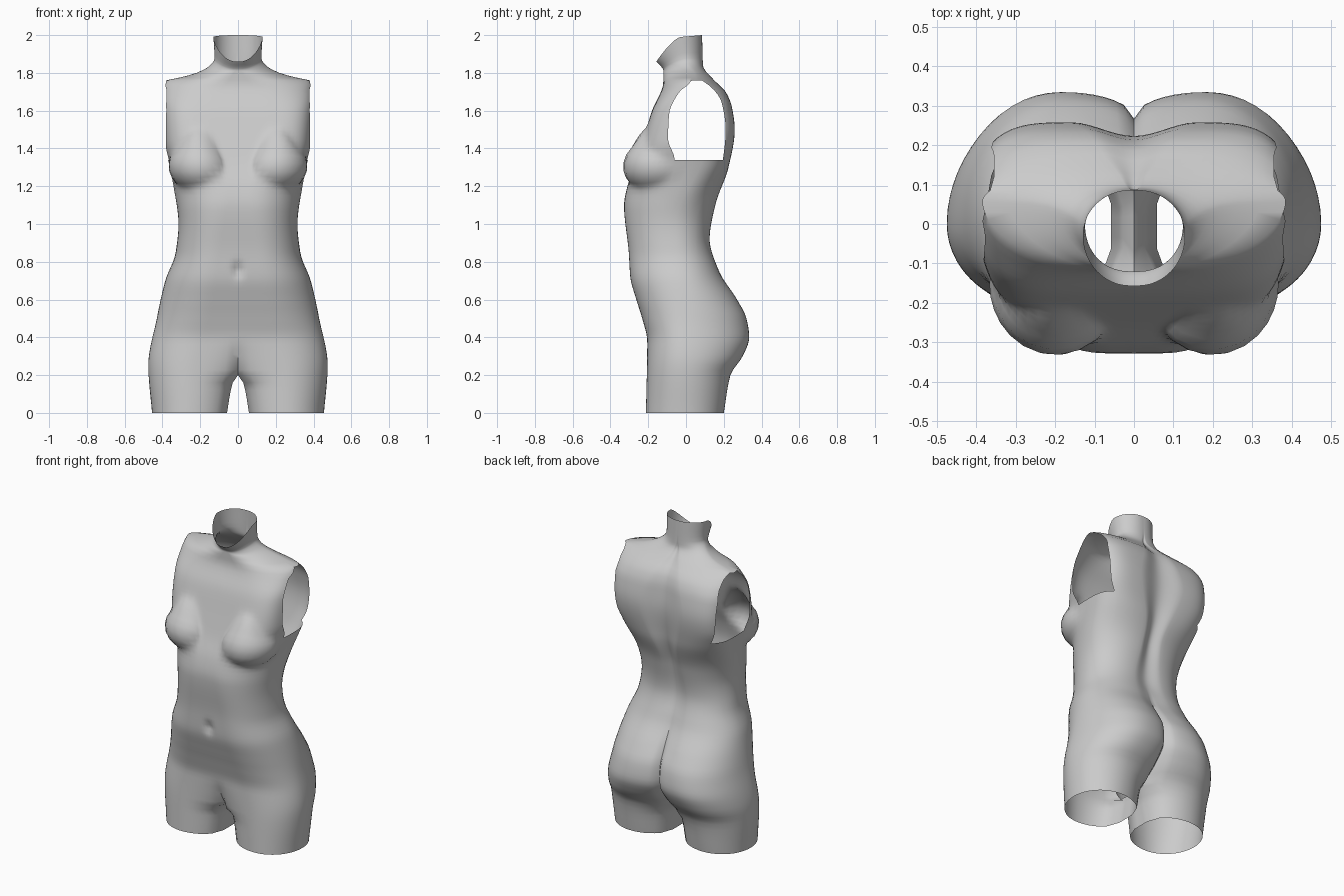
import bpy, bmesh, math
from mathutils import Vector

if "Cube" in bpy.data.objects:
    bpy.data.objects.remove(bpy.data.objects["Cube"])


def curve(*keys):
    """Monotone smooth curve through (position, value) keys."""
    n = len(keys)
    d = [(keys[i + 1][1] - keys[i][1]) / (keys[i + 1][0] - keys[i][0]) for i in range(n - 1)]
    m = [d[0]] + [2 * a * b / (a + b) if a * b > 0 else 0 for a, b in zip(d, d[1:])] + [d[-1]]

    def f(z):
        z = min(max(z, keys[0][0]), keys[-1][0])
        i = max(k for k in range(n - 1) if keys[k][0] <= z)
        h = keys[i + 1][0] - keys[i][0]
        t = (z - keys[i][0]) / h
        return ((1 + 2 * t) * (1 - t) ** 2 * keys[i][1] + t * (1 - t) ** 2 * h * m[i]
                + t * t * (3 - 2 * t) * keys[i + 1][1] + t * t * (t - 1) * h * m[i + 1])
    return f


# Body profiles by height: half width, front, back, mid depth
width = curve((0, .455), (.25, .475), (.5, .43), (.7, .385), (.85, .33), (1, .315), (1.2, .342),
              (1.34, .37), (1.42, .39), (1.7, .398), (1.76, .385), (1.775, .31), (1.8, .22),
              (1.84, .15), (1.88, .124), (2, .13))
front = curve((0, -.212), (.38, -.205), (.5, -.232), (.6, -.263), (.72, -.295), (.85, -.303),
              (1.1, -.328), (1.2, -.31), (1.32, -.265), (1.45, -.225), (1.6, -.18), (1.75, -.12),
              (1.84, -.12), (2, -.157))
back = curve((0, .2), (.2, .235), (.3, .3), (.4, .335), (.5, .32), (.6, .27), (.75, .175),
             (.92, .125), (1.1, .155), (1.3, .225), (1.5, .258), (1.62, .243), (1.7, .21),
             (1.76, .15), (1.84, .09), (2, .085))
middle = curve((0, 0), (.5, 0), (1, -.06), (1.34, .04), (1.7, .06), (1.78, .055), (1.86, 0), (2, -.03))
# Lobe centre, leg gap, front and back grooves, squareness
lobe = curve((0, .255), (.2, .24), (.45, .17), (.9, .1), (1.15, .07), (1.5, .16), (1.7, .1), (1.8, .03), (1.86, .01), (2, .01))
gap = curve((0, .058), (.1, .042), (.16, .028), (.2, 0), (2, 0))
groove_f = curve((0, .15), (.15, .15), (.2, .09), (.3, .03), (.4, 0), (2, 0))
groove_b = curve((0, .15), (.16, .18), (.28, .12), (.4, .07), (.6, .05), (.8, .02), (1.1, .025),
                 (1.5, .035), (1.8, .01), (1.9, 0), (2, 0))
square = curve((0, .98), (.5, .98), (1.15, .95), (1.4, .65), (1.62, .62), (1.72, .85), (1.78, 1.15), (1.88, 1), (2, 1))
# Front and back edges of the armhole
arm_f = curve((0, -.08), (1, -.13), (1.34, -.06), (1.45, -.095), (1.58, -.09), (1.7, -.035), (1.76, .03), (1.9, -.03))
arm_b = curve((0, .08), (1, .05), (1.34, .195), (1.5, .21), (1.64, .19), (1.72, .14), (1.76, .085), (1.9, .02))

HOLE_LOW, HOLE_TOP, CROTCH = 1.34, 1.76, .2
N_IN, N_OUT, N_MID = 7, 12, 6


def span(a, b, n):
    return [a + (b - a) * i / n for i in range(n)]


def clamp(v):
    return min(max(v, 0), 1)


def shape(p):
    """Breast volume, tapering upward, and navel dimple."""
    c = Vector((.2, -.155, 1.3))
    up = p.z > c.z
    r = (.17, .185, .28 if up else .13)
    q = Vector([(p[i] - c[i]) / r[i] for i in range(3)])
    k = 2 - .75 * clamp((p.z - c.z) / .06)
    size = (math.hypot(q.x, q.y) ** k + abs(q.z) ** k) ** (1 / k)
    if 0 < size < 1 and p.y < -.05:
        soft = .06 + .1 * clamp((p.z - c.z) / .1) + .15 * clamp((c.x - p.x) / .15)
        fade = clamp((1 - size) / soft) * clamp((-.05 - p.y) / .04)
        p = p.lerp(Vector([c[i] + r[i] * q[i] / size for i in range(3)]), fade)
    if p.y < -.1:
        p.y += .025 * math.exp(-((p.x / .025) ** 2 + ((p.z - .755) / .03) ** 2))
    return p


def half_ring(z):
    """Half section from front centre round the side to back centre."""
    w, yf, yb, c, x1, xi, e = (f(z) for f in (width, front, back, middle, lobe, gap, square))

    def angle(y):
        k = (c - y) / (c - yf) if y < c else (c - y) / (yb - c)
        return math.acos(math.copysign(min(abs(k), .93) ** (1 / e), k))

    a, b = angle(arm_f(z)), angle(arm_b(z))
    inner = span(0, 1, N_IN)
    pts = [(t, 0) for t in inner]
    pts += [(1, t) for t in span(0, a, N_OUT) + span(a, b, N_MID) + span(b, math.pi, N_OUT) + [math.pi]]
    pts += [(t, math.pi) for t in reversed(inner)]
    sharp = clamp((.85 - z) / .3)
    ring = []
    for t, th in pts:
        co, si = math.cos(th), max(math.sin(th), 0)
        depth = (c - yf) if co > 0 else (yb - c)
        y = c - depth * math.copysign(abs(co) ** e, co)
        x = xi + (x1 - xi) * t + (w - x1) * si ** e
        u = 1 - t
        g = sharp * (1 - math.sqrt(1 - u * u)) + (1 - sharp) * u * u * (3 - 2 * u)
        y += g * (groove_f(z) if co > 0 else -groove_b(z))
        dip = (.01 * (1 + min(co, 0)) + .13 * max(co, 0) ** 1.4) * max(0, (z - 1.8) / .2)
        ring.append(shape(Vector((x, y, z - dip))))
    return ring


# Torso half: stacked sections with an open armhole
heights = (span(0, CROTCH, 5) + span(CROTCH, HOLE_LOW, 42) + span(HOLE_LOW, HOLE_TOP, 16)
           + span(HOLE_TOP, 1.88, 9) + span(1.88, 2, 4) + [2.0])
bm = bmesh.new()
rows = [[bm.verts.new(p) for p in half_ring(z)] for z in heights]
hole_cols = range(N_IN + N_OUT, N_IN + N_OUT + N_MID)
for i, (lo, hi) in enumerate(zip(rows, rows[1:])):
    in_hole = heights[i] > HOLE_LOW - .001 and heights[i + 1] < HOLE_TOP + .001
    for j in range(len(lo) - 1):
        if not (in_hole and j in hole_cols):
            bm.faces.new((lo[j], lo[j + 1], hi[j + 1], hi[j]))

# Inner thigh wall up to the crotch
wall = []
for r in rows[:6]:
    a, b = r[0], r[-1]
    wall.append([a] + [bm.verts.new(a.co.lerp(b.co, k / 4)) for k in (1, 2, 3)] + [b])
for lo, hi in zip(wall, wall[1:]):
    for j in range(4):
        bm.faces.new((lo[j + 1], lo[j], hi[j], hi[j + 1]))

# Even out the chest surface, then fix normals and drop loose points
chest = [v for v in bm.verts if 1.1 < v.co.z < 1.72 and v.co.y < -.08 and v.link_faces
         and v.co.x > .001 and not v.is_boundary]
for _ in range(2):
    bmesh.ops.smooth_vert(bm, verts=chest, factor=.4, use_axis_x=True, use_axis_y=True, use_axis_z=True)
bmesh.ops.delete(bm, geom=[v for v in bm.verts if not v.link_faces], context='VERTS')
bmesh.ops.recalc_face_normals(bm, faces=bm.faces)
mesh = bpy.data.meshes.new("torso")
bm.to_mesh(mesh)
bm.free()
torso = bpy.data.objects.new("torso", mesh)
bpy.context.collection.objects.link(torso)

# Mirror to the other side
mirror = torso.modifiers.new("mirror", 'MIRROR')
mirror.merge_threshold = .0005
bpy.context.view_layer.objects.active = torso
torso.select_set(True)
bpy.ops.object.modifier_apply(modifier="mirror")
bpy.ops.object.shade_smooth_by_angle(angle=math.radians(45))
